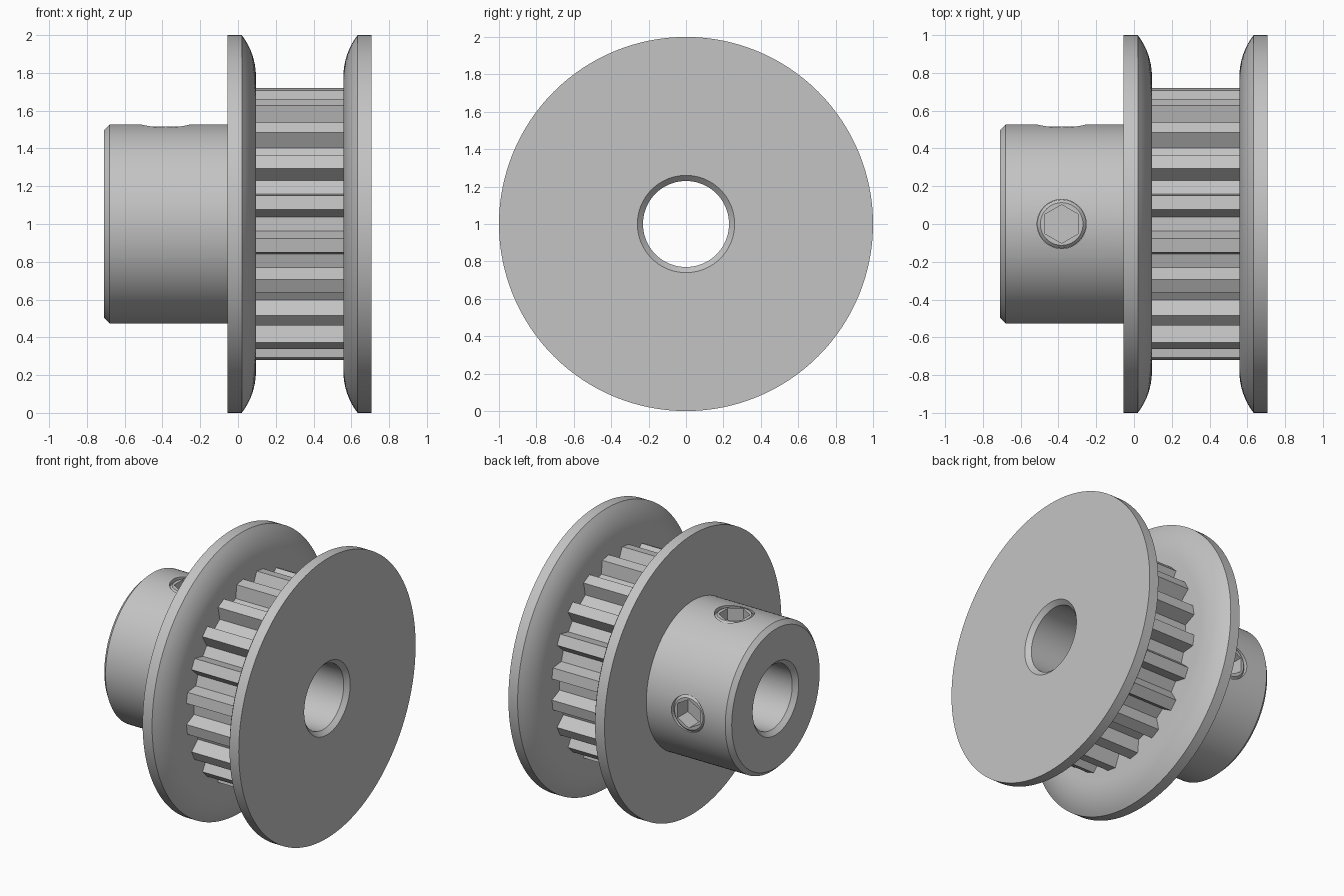
import bpy, bmesh, math
from mathutils import Matrix, Vector

if "Cube" in bpy.data.objects:
    bpy.data.objects.remove(bpy.data.objects["Cube"])

SEG = 128
AXIS_Z = 1.0
grey = bpy.data.materials.new("light_grey")
grey.diffuse_color = (0.55, 0.55, 0.55, 1)
grey.use_nodes = True
grey.node_tree.nodes["Principled BSDF"].inputs["Base Color"].default_value = grey.diffuse_color


def make_object(name, bm, matrix=None):
    bmesh.ops.recalc_face_normals(bm, faces=bm.faces)
    if matrix:
        bm.transform(matrix)
    mesh = bpy.data.meshes.new(name)
    bm.to_mesh(mesh)
    bm.free()
    mesh.materials.append(grey)
    ob = bpy.data.objects.new(name, mesh)
    bpy.context.collection.objects.link(ob)
    return ob


def lathe(name, profile, seg=SEG, matrix=None):
    """Revolve a closed (x, radius) loop round the x axis."""
    bm = bmesh.new()
    rings = []
    for i in range(seg):
        a = 2 * math.pi * i / seg
        rings.append([bm.verts.new((x, r * math.cos(a), r * math.sin(a))) for x, r in profile])
    n = len(profile)
    for i in range(seg):
        p, q = rings[i], rings[(i + 1) % seg]
        for j in range(n):
            k = (j + 1) % n
            bm.faces.new((p[j], p[k], q[k], q[j]))
    bmesh.ops.remove_doubles(bm, verts=bm.verts, dist=1e-5)
    return make_object(name, bm, matrix)


def prism(name, sides, radius, z0, z1, matrix):
    """Upright prism with its first corner on +y."""
    bm = bmesh.new()
    bmesh.ops.create_cone(bm, cap_ends=True, segments=sides, radius1=radius, radius2=radius,
                          depth=z1 - z0, matrix=Matrix.Translation((0, 0, (z0 + z1) / 2)))
    return make_object(name, bm, matrix)


def activate(ob):
    bpy.ops.object.select_all(action='DESELECT')
    ob.select_set(True)
    bpy.context.view_layer.objects.active = ob


def cut(ob, cutter):
    mod = ob.modifiers.new("cut", 'BOOLEAN')
    mod.operation = 'DIFFERENCE'
    mod.solver = 'EXACT'
    mod.object = cutter
    activate(ob)
    bpy.ops.object.modifier_apply(modifier=mod.name)
    bpy.data.objects.remove(cutter)


def smooth(ob):
    activate(ob)
    bpy.ops.object.shade_smooth_by_angle(angle=math.radians(25))


# Rounded inner shoulder of a flange: (distance back from inner face, radius)
R = 0.36
shoulder = [(R - R * math.cos(t), 0.78 + R * math.sin(t))
            for t in [math.radians(37.67) * i / 8 for i in range(9)]]

# Hub, both flanges and bore as one turned body
profile = [(-0.68, 0.23), (-0.71, 0.26), (-0.71, 0.497), (-0.68, 0.527),
           (-0.055, 0.527), (-0.055, 1.0)]
profile += [(0.095 - d, r) for d, r in reversed(shoulder)]
profile += [(0.095, 0.622), (0.558, 0.622)]
profile += [(0.558 + d, r) for d, r in shoulder]
profile += [(0.706, 1.0), (0.706, 0.26), (0.676, 0.23)]
lift = Matrix.Translation((0, 0, AXIS_Z))
body = lathe("pulley_body", profile, matrix=lift)

# Set screws on the top and back of the hub
for name, turn in (("top_set_screw", 0), ("back_set_screw", -90)):
    place = (Matrix.Translation((-0.383, 0, AXIS_Z))
             @ Matrix.Rotation(math.radians(turn), 4, 'X'))
    cut(body, prism("screw_hole", 48, 0.13, 0.34, 0.7, place))
    upright = place @ Matrix.Rotation(math.radians(-90), 4, 'Y')
    screw = lathe(name, [(0.335, 0.0), (0.335, 0.129), (0.5, 0.129), (0.516, 0.113), (0.516, 0.0)],
                  48, upright)
    cut(screw, prism("hex_socket", 6, 0.102, 0.40, 0.6, place))
    smooth(screw)
smooth(body)

# Toothed sleeve: 20 trapezoid grooves between the flanges
bm = bmesh.new()
pts = []
for i in range(20):
    for r, offset in ((0.633, -3.35), (0.633, 3.35), (0.723, 6), (0.723, 12)):
        a = math.radians(18 * i + offset)
        pts.append((r * math.cos(a), r * math.sin(a)))
left = [bm.verts.new((0.095, y, z)) for y, z in pts]
right = [bm.verts.new((0.558, y, z)) for y, z in pts]
for i in range(len(pts)):
    k = (i + 1) % len(pts)
    bm.faces.new((left[i], left[k], right[k], right[i]))
make_object("toothed_sleeve", bm, lift)
